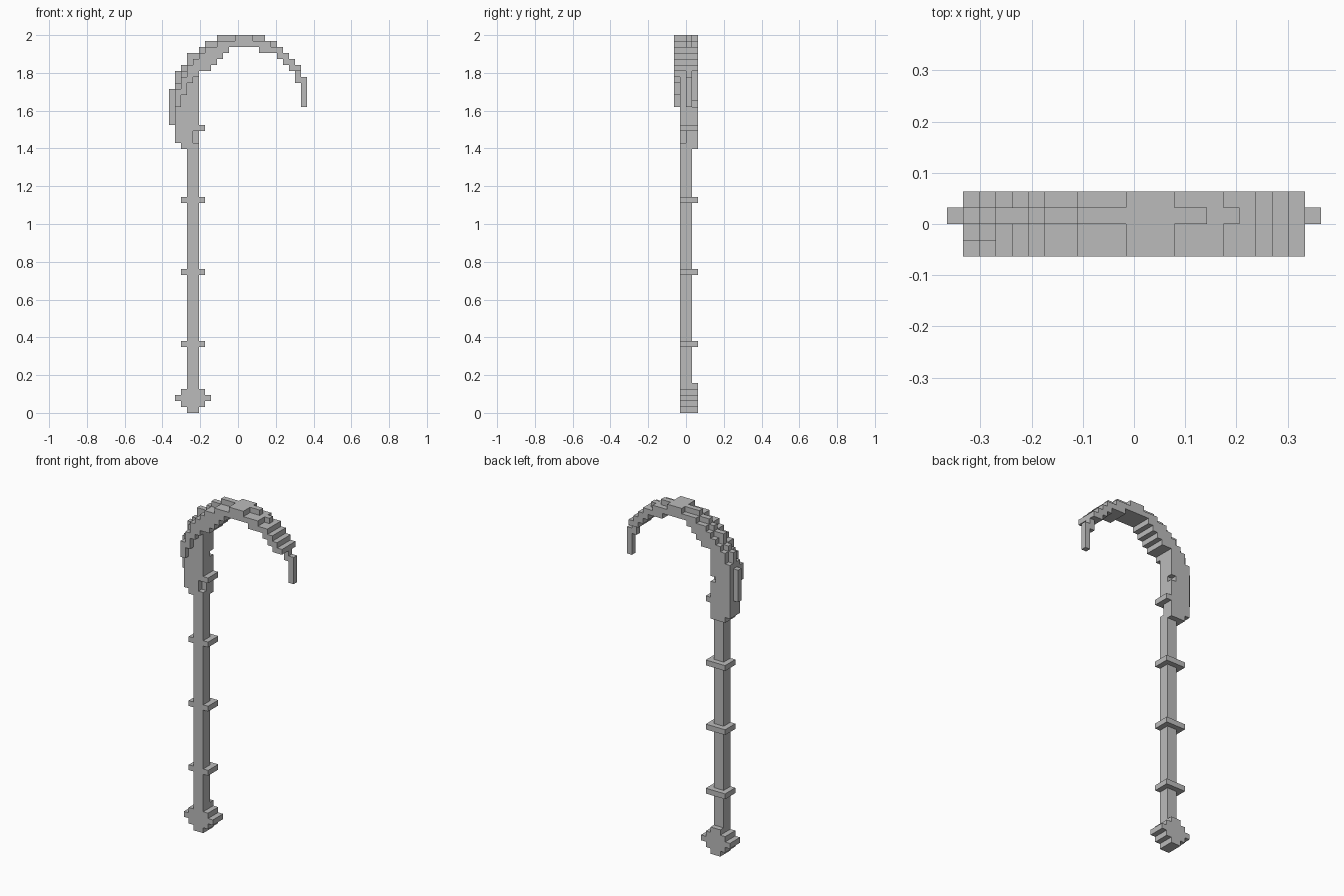
import bpy
import bmesh
import math
from mathutils import Vector

if "Cube" in bpy.data.objects:
    bpy.data.objects.remove(bpy.data.objects["Cube"], do_unlink=True)

U = 2 / 63                              # size of one block
ORIGIN = Vector((-11.5, -2, 0))         # grid corner, in blocks

grey = bpy.data.materials.new("stone_grey")
grey.use_nodes = True
colour = (0.5, 0.5, 0.5, 1)
grey.diffuse_color = colour
grey.node_tree.nodes["Principled BSDF"].inputs["Base Color"].default_value = colour


def block(xs, ys, zs):
    """Cells of a box; each range is inclusive."""
    return {(x, y, z)
            for x in range(xs[0], xs[1] + 1)
            for y in range(ys[0], ys[1] + 1)
            for z in range(zs[0], zs[1] + 1)}


def build(name, cells, solid):
    """Mesh only the outer faces of a group of cells."""
    bm = bmesh.new()
    verts = {}

    def vert(p):
        key = tuple(round(c * 2) for c in p)
        if key not in verts:
            verts[key] = bm.verts.new((p + ORIGIN) * U)
        return verts[key]

    for cell in sorted(cells):
        centre = Vector(cell) + Vector((0.5, 0.5, 0.5))
        for axis in range(3):
            for sign in (-1, 1):
                n = Vector((0, 0, 0))
                n[axis] = sign
                if tuple(int(a + b) for a, b in zip(cell, n)) in solid:
                    continue
                u = Vector((0, 0, 0))
                u[(axis + 1) % 3] = 0.5
                v = n.cross(u)
                mid = centre + n / 2
                bm.faces.new([vert(mid + a * u + b * v)
                              for a, b in ((-1, -1), (1, -1), (1, 1), (-1, 1))])
    bmesh.ops.dissolve_limit(bm, angle_limit=math.radians(1),
                             verts=bm.verts[:], edges=bm.edges[:])
    mesh = bpy.data.meshes.new(name)
    bm.to_mesh(mesh)
    bm.free()
    mesh.materials.append(grey)
    bpy.context.collection.objects.link(bpy.data.objects.new(name, mesh))


# Square shaft, with a small notch under the top band
shaft = block((3, 4), (1, 2), (0, 56)) - block((4, 4), (1, 1), (45, 46))

# Stepped diamond foot
foot = set()
for z in range(5):
    half = 2 - abs(z - 2)
    foot |= block((3 - half, 4 + half), (1, 3), (z, z))

# Evenly spaced bands
bands = set()
for z in range(11, 48, 12):
    bands |= block((2, 5), (1, 3), (z, z))

# Full-depth steps of the hook: height, first and last column
hook = set()
for z, a, b in ((62, 11, 13), (61, 8, 16), (60, 6, 9), (60, 15, 18),
                (59, 5, 8), (59, 18, 19), (58, 4, 7), (58, 19, 20),
                (57, 3, 6), (57, 20, 21), (56, 2, 4), (55, 2, 3),
                (54, 1, 2), (53, 1, 2), (52, 1, 1), (51, 1, 1)):
    hook |= block((a, b), (0, 3), (z, z))
hook -= {(1, 0, 54), (2, 0, 56)}

# Narrow rib along the outside of the hook
rib = set()
for xs, zs in (((8, 15), (62, 62)), ((6, 17), (61, 61)), ((5, 5), (60, 60)),
               ((3, 4), (58, 59)), ((2, 2), (57, 57)), ((1, 1), (45, 56)),
               ((0, 0), (48, 53))):
    rib |= block(xs, (2, 2), zs)

# Hanging tip of the hook
tip = block((22, 22), (2, 2), (51, 55)) | block((21, 21), (2, 2), (55, 56))

# Thick socket joining hook and shaft
socket = (block((1, 1), (1, 3), (45, 53)) | block((2, 2), (1, 3), (44, 56))
          | block((3, 4), (3, 3), (44, 57))) - {(4, 3, 51)}

parts = {"shaft": shaft, "foot": foot, "bands": bands, "hook": hook,
         "hook_rib": rib, "hook_tip": tip, "socket": socket}
solid = set().union(*parts.values())
used = set()
for name, cells in parts.items():
    build(name, cells - used, solid)
    used |= cells
